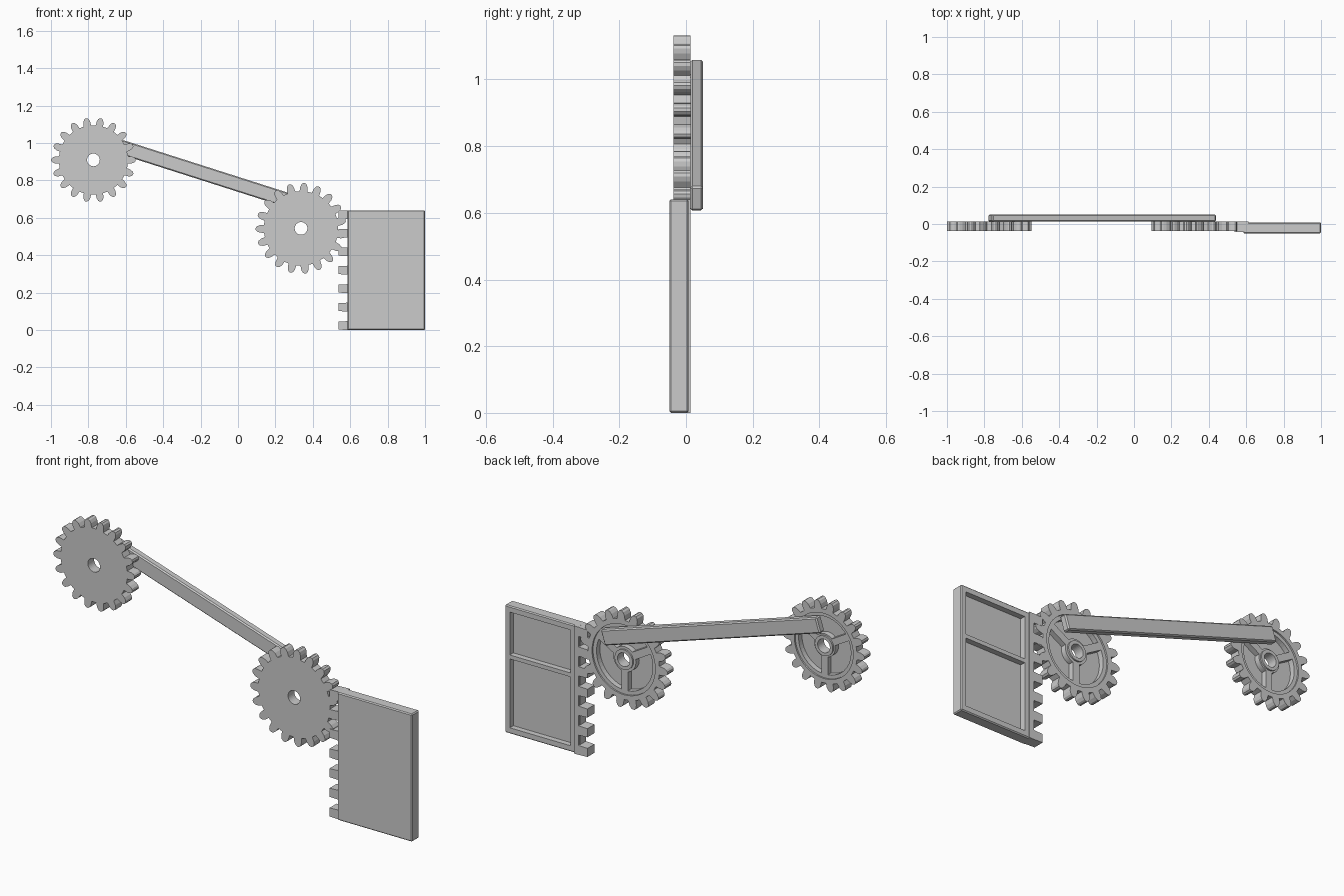
import bpy, bmesh
from math import sin, cos, pi, radians, hypot, atan2

if "Cube" in bpy.data.objects:
    bpy.data.objects.remove(bpy.data.objects["Cube"])


def prism(name, pts, y0, y1):
    """Extrude an x-z outline along y."""
    bm = bmesh.new()
    face = bm.faces.new([bm.verts.new((x, y0, z)) for x, z in pts])
    ext = bmesh.ops.extrude_face_region(bm, geom=[face])
    verts = [v for v in ext["geom"] if isinstance(v, bmesh.types.BMVert)]
    bmesh.ops.translate(bm, verts=verts, vec=(0, y1 - y0, 0))
    bmesh.ops.recalc_face_normals(bm, faces=bm.faces)
    mesh = bpy.data.meshes.new(name)
    bm.to_mesh(mesh)
    bm.free()
    ob = bpy.data.objects.new(name, mesh)
    bpy.context.collection.objects.link(ob)
    return ob


def rect(x0, x1, z0, z1):
    return [(x0, z0), (x1, z0), (x1, z1), (x0, z1)]


def circle(cx, cz, r, n=48):
    return [(cx + r * cos(2 * pi * i / n), cz + r * sin(2 * pi * i / n)) for i in range(n)]


def apply_mod(ob, mod):
    bpy.context.view_layer.objects.active = ob
    bpy.ops.object.modifier_apply(modifier=mod.name)


def boolean(ob, other, op="DIFFERENCE"):
    mod = ob.modifiers.new("cut", "BOOLEAN")
    mod.object, mod.operation, mod.solver = other, op, "EXACT"
    other.hide_render = True
    apply_mod(ob, mod)
    bpy.data.objects.remove(other)


def bevel(ob, width):
    mod = ob.modifiers.new("bevel", "BEVEL")
    mod.width, mod.segments = width, 1
    apply_mod(ob, mod)


FRONT, BACK = -0.037, 0.013


def gear(name, cx, cz, teeth, phase, outer):
    s = outer / 0.226
    # rounded tooth: radius and half width, mirrored about its centre line
    half = [(0.184, 0.020), (0.205, 0.0185), (0.219, 0.013), (0.2255, 0.005)]
    tooth = [(r, -w) for r, w in half] + [(r, w) for r, w in reversed(half)]
    pts = []
    for i in range(teeth):
        a = phase + 2 * pi * i / teeth
        for r, w in tooth:
            b = a + atan2(w, r)
            d = hypot(r, w) * s
            pts.append((cx + d * cos(b), cz + d * sin(b)))
    body = prism(name, pts, FRONT, BACK)
    # stepped rim on the back
    boolean(body, prism("recess", circle(cx, cz, 0.163 * s), BACK - 0.008, BACK + 0.02))
    # three pockets leaving three straight spokes
    for k in range(3):
        mid = radians(90 + 120 * k)
        pocket = []
        for r, step in ((0.145, 1), (0.058, -1)):
            span = pi / 3 - math_asin(0.017 / r)
            for j in range(17):
                a = mid + step * span * (j / 8 - 1)
                pocket.append((cx + r * s * cos(a), cz + r * s * sin(a)))
        boolean(body, prism("pocket", pocket, FRONT + 0.015, BACK + 0.02))
    # raised hub and through hole
    boolean(body, prism("hub", circle(cx, cz, 0.05), FRONT + 0.01, BACK), "UNION")
    boolean(body, prism("bore", circle(cx, cz, 0.034, 32), -0.1, 0.1))
    return body


def math_asin(v):
    return atan2(v, (1 - v * v) ** 0.5)


gear("upper_gear", -0.773, 0.909, 18, 0, 0.226)
gear("lower_gear", 0.337, 0.543, 19, radians(86), 0.243)

# slanted connecting bar behind the gears
bar = prism("connecting_bar", rect(-0.628, 0.628, -0.0385, 0.0385), -0.019, 0.019)
bevel(bar, 0.006)
bar.location = (-0.17, 0.032, 0.833)
bar.rotation_euler = (0, radians(17.7), 0)

# plate with two recessed panels on the back
plate = prism("rack_plate", rect(0.585, 1.0, 0, 0.64), -0.05, 0.008)
bevel(plate, 0.005)
for z0, z1 in ((0.03, 0.375), (0.395, 0.61)):
    boolean(plate, prism("panel", rect(0.635, 0.972, z0, z1), -0.02, 0.05))

# toothed edge strip
PITCH, THICK = 0.0988, 0.047
outline = [(0.612, 0.64), (0.612, 0)]
for i in range(7):
    z = i * PITCH
    outline += [(0.587, z), (0.537, z + 0.002), (0.537, z + THICK - 0.002), (0.587, z + THICK)]
prism("rack_teeth", outline, -0.042, 0.014)
